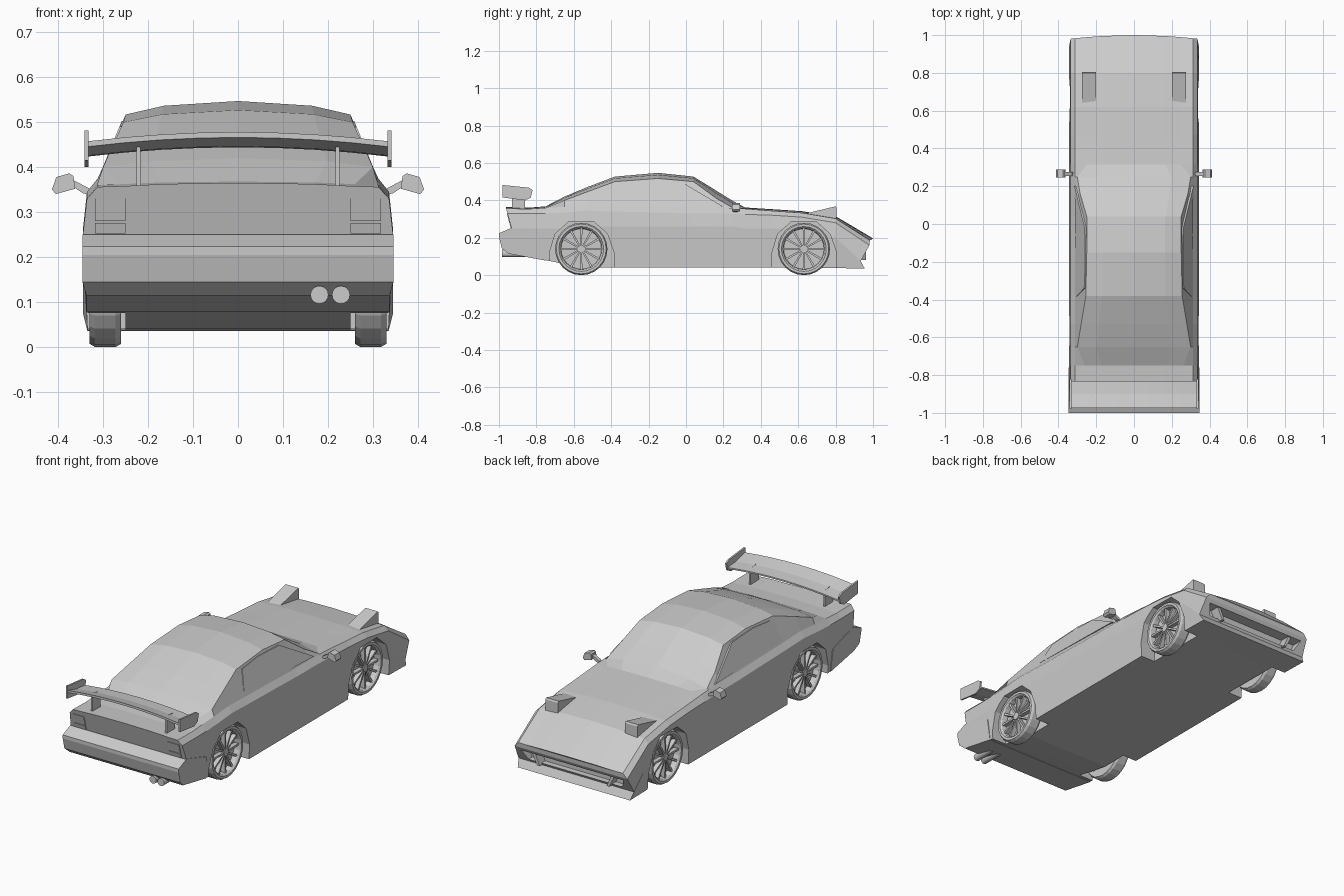
import bpy, bmesh
from math import sin, cos, pi, atan2
from mathutils import Vector

if "Cube" in bpy.data.objects:
    bpy.data.objects.remove(bpy.data.objects["Cube"])


def finish(name, bm):
    bmesh.ops.recalc_face_normals(bm, faces=bm.faces)
    me = bpy.data.meshes.new(name)
    bm.to_mesh(me)
    bm.free()
    ob = bpy.data.objects.new(name, me)
    bpy.context.collection.objects.link(ob)
    return ob


def loft(name, rings, closed=False):
    """Skin a row of closed rings; open lofts get strip caps."""
    bm = bmesh.new()
    vr = [[bm.verts.new(p) for p in r] for r in rings]
    n = len(vr[0])
    pairs = list(zip(vr, vr[1:])) + ([(vr[-1], vr[0])] if closed else [])
    for a, b in pairs:
        for i in range(n):
            j = (i + 1) % n
            bm.faces.new((a[i], a[j], b[j], b[i]))
    if not closed:
        for r in (vr[0], vr[-1]):
            for i in range((n - 1) // 2):
                ids = dict.fromkeys((i, i + 1, n - 2 - i, n - 1 - i))
                bm.faces.new([r[k] for k in ids])
    return finish(name, bm)


def prism(name, pts, lo, hi, axis='x', side=1):
    """Extrude a (y,z) outline along x, or an (x,z) outline along y."""
    def at(p, t):
        return (side * t, p[0], p[1]) if axis == 'x' else (side * p[0], t, p[1])
    bm = bmesh.new()
    a = [bm.verts.new(at(p, lo)) for p in pts]
    b = [bm.verts.new(at(p, hi)) for p in pts]
    bm.faces.new(a)
    bm.faces.new(b)
    for i in range(len(pts)):
        j = (i + 1) % len(pts)
        bm.faces.new((a[i], a[j], b[j], b[i]))
    return finish(name, bm)


def circle(cx, cz, r, n):
    return [(cx + r * cos(2 * pi * i / n), cz + r * sin(2 * pi * i / n)) for i in range(n)]


def cut(target, cutter):
    cutter.hide_render = True
    cutter.display_type = 'WIRE'
    m = target.modifiers.new("cut", 'BOOLEAN')
    m.operation = 'DIFFERENCE'
    m.object = cutter


# Body shell: y, floor z, waist z, shoulder z, top edge x, top edge z, centre z
stations = [
    (-.96, .15, .25, .33, .25, .358, .365),
    (-.84, .10, .25, .33, .25, .356, .361),
    (-.75, .08, .25, .33, .26, .362, .368),
    (-.65, .06, .25, .335, .30, .400, .420),
    (-.53, .04, .26, .345, .28, .445, .470),
    (-.38, .04, .26, .34, .255, .500, .527),
    (-.15, .04, .26, .335, .25, .517, .547),
    (.04, .04, .26, .33, .25, .500, .527),
    (.16, .04, .26, .33, .285, .412, .453),
    (.25, .04, .26, .328, .30, .360, .397),
    (.315, .04, .25, .325, .25, .358, .362),
    (.47, .04, .25, .32, .25, .345, .352),
    (.62, .04, .25, .31, .25, .335, .342),
    (.80, .038, .20, .28, .25, .305, .315),
    (1.0, .035, .075, .16, .25, .188, .197),
]
rings = []
for k, (y, zf, zw, zs, xt, zt, zc) in enumerate(stations):
    half = [(.335, zf), (.345, zw), (.336, zs), (.312, min(zs + .03, zt - .002)),
            (xt, zt), (.66 * xt, zt + .65 * (zc - zt))]
    ring = []
    for x, z in half + [(0, zc)] + [(-x, z) for x, z in reversed(half)]:
        yy = y
        if k == 0:                         # raked tail panel
            yy = -.93 - .03 * (z - .24) / .11
        elif k == len(stations) - 1:       # undercut, bowed nose
            yy = (.975 if z < .05 else .955 if z < .1 else 1.0) - .02 * (x / .34) ** 2
        ring.append((x, yy, z))
    rings.append(ring)
body = loft("body_shell", rings)

# Wheel arches and nose opening
for s in (-1, 1):
    for nm, cy in (("rear", -.56), ("front", .63)):
        arch = [(cy - .17, -.05), (cy - .17, .12), (cy - .14, .22), (cy - .07, .283), (cy + .07, .283),
                (cy + .14, .22), (cy + .175, .12), (cy + .175, -.05)]
        cut(body, prism(nm + "_arch_cutter", arch, .25, .5, side=s))
cut(body, prism("mouth_cutter", [(-.28, .088), (.28, .088), (.305, .142), (-.305, .142)], .91, 1.1, 'y'))
for s in (-1, 1):
    prism("mouth_strut", [(.2, .08), (.215, .08), (.25, .15), (.23, .15)], .9, .962, 'y', s)

# Rear bumper
bumper = prism("rear_bumper", [(-.92, .25), (-.94, .25), (-1, .224), (-1, .205), (-.985, .145), (-.95, .115),
                               (-.75, .078), (-.76, .2)], -.346, .346)
for v in bumper.data.vertices:
    if v.co.z < .13:
        v.co.x *= .975

# Tail lights on the raked panel
for s in (-1, 1):
    prism("tail_light", [(-.93, .28), (-.945, .28), (-.958, .33), (-.94, .33)], .25, .318, side=s)
    prism("lower_tail_light", [(-.92, .252), (-.937, .252), (-.944, .276), (-.93, .276)], .25, .318, side=s)

# Twin exhaust tips
for x in (.181, .229):
    prism("exhaust_tip", circle(x, .116, .02, 16), -.985, -.86, 'y')

# Side windows, leaning with the cabin
for s in (-1, 1):
    win = prism("side_window", [(-.385, .385), (-.34, .49), (-.2, .503), (-.02, .496), (.2, .366)], -.01, .003, side=s)
    for v in win.data.vertices:
        v.co.x += s * (.312 - .41 * (v.co.z - .365))

# Raised headlights
for s in (-1, 1):
    prism("popup_headlight", [(.62, .325), (.8, .368), (.805, .36), (.805, .29), (.65, .29)], .2, .275, side=s)

# Door mirrors
for s in (-1, 1):
    prism("mirror_stalk", [(.32, .335), (.345, .342), (.385, .368), (.375, .376), (.33, .352)], .255, .275, 'y', s)
    prism("mirror_housing", [(.362, .352), (.405, .34), (.414, .35), (.404, .378), (.375, .386), (.366, .38)],
          .245, .288, 'y', s)

# Rear wing: arched blade, end plates and struts
section = [(-.975, .478), (-.9, .458), (-.83, .452), (-.83, .444), (-.9, .446), (-.975, .466)]
loft("wing_blade", [[(x, y, z - .02 * (x / .33) ** 2) for y, z in section]
                    for x in (-.335, -.25, -.17, -.085, 0, .085, .17, .25, .335)])
for s in (-1, 1):
    prism("wing_end_plate", [(-.98, .482), (-.84, .468), (-.82, .455), (-.83, .415), (-.86, .4), (-.98, .415)],
          .332, .341, side=s)
    prism("wing_strut", [(-.93, .455), (-.86, .445), (-.86, .35), (-.93, .35)], .217, .226, side=s)


# Wheels: lathed tyre and rim, backing disc, spokes, hub
def wheel(name, cy, s):
    cz, n = .14, 24
    prof = [(.133, .26), (.14, .272), (.14, .318), (.133, .33), (.12, .33), (.112, .322), (.108, .30), (.108, .262)]
    loft(name + "_tyre", [[(s * x, cy + r * cos(2 * pi * i / n), cz + r * sin(2 * pi * i / n)) for r, x in prof]
                          for i in range(n)], closed=True)
    prism(name + "_disc", circle(cy, cz, .11, n), .265, .295, side=s)
    prism(name + "_hub", circle(cy, cz, .02, 12), .29, .322, side=s)
    for i in range(12):
        a = 2 * pi * i / 12
        d, t = Vector((cos(a), sin(a))), Vector((-sin(a), cos(a)))
        c = Vector((cy, cz))
        prism(name + "_spoke", [c + d * .012 - t * .004, c + d * .112 - t * .006, c + d * .112 + t * .006,
                                c + d * .012 + t * .004], .292, .318, side=s)


for s, side in ((-1, "left"), (1, "right")):
    wheel("rear_" + side + "_wheel", -.56, s)
    wheel("front_" + side + "_wheel", .63, s)
